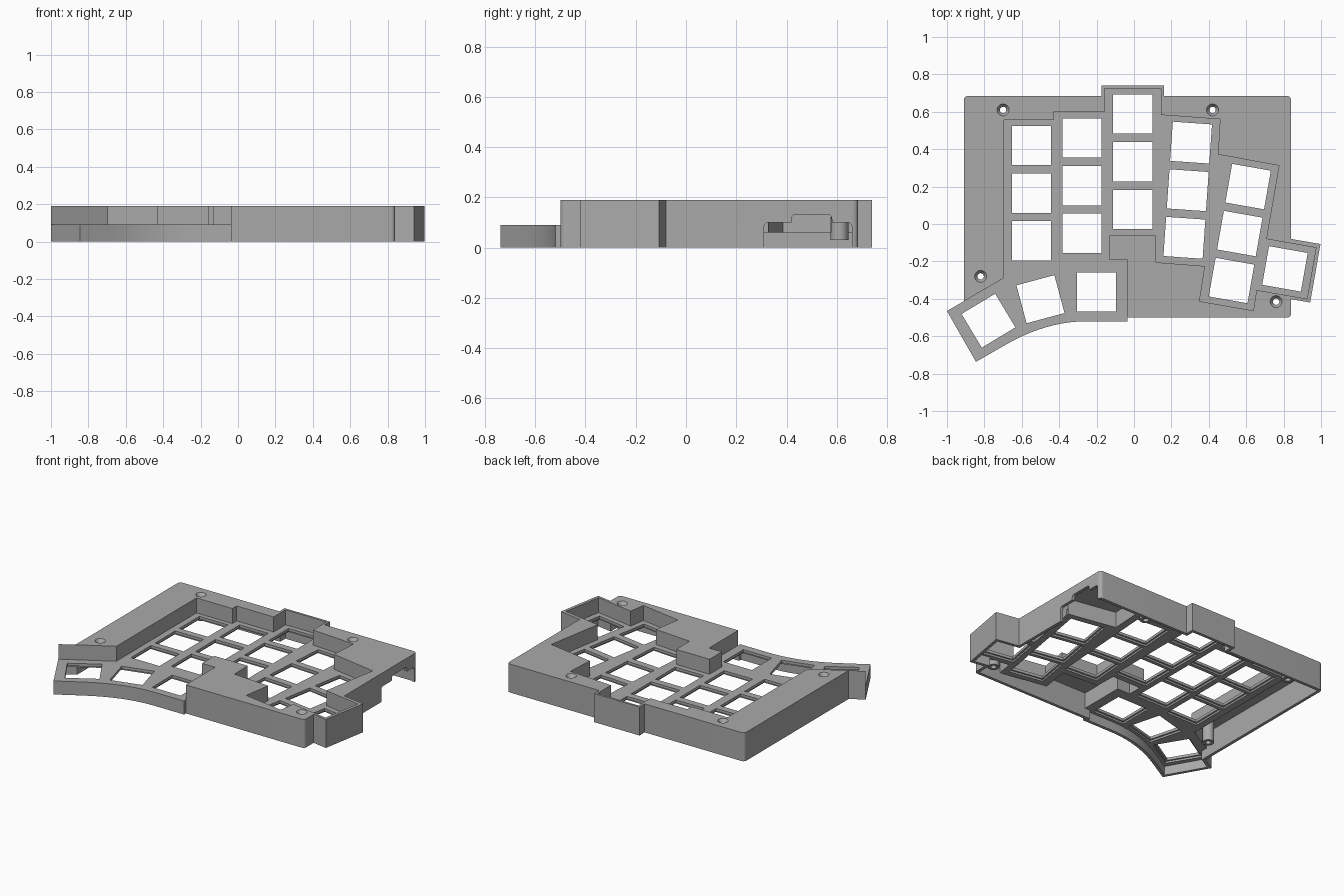
import bpy, bmesh
from math import radians, sin, cos, pi
from mathutils import Vector, Matrix

cube = bpy.data.objects.get("Cube")
if cube:
    bpy.data.objects.remove(cube)

grey = bpy.data.materials.new("matte grey")
grey.use_nodes = True
COLOUR = (0.4, 0.4, 0.4, 1)
grey.diffuse_color = COLOUR
grey.node_tree.nodes["Principled BSDF"].inputs["Base Color"].default_value = COLOUR


def make(name, bm):
    bmesh.ops.recalc_face_normals(bm, faces=bm.faces)
    mesh = bpy.data.meshes.new(name)
    bm.to_mesh(mesh)
    bm.free()
    mesh.materials.append(grey)
    obj = bpy.data.objects.new(name, mesh)
    bpy.context.collection.objects.link(obj)
    return obj


def rounded(points, steps=5):
    """Replace each corner that has a third value (radius) by a curve."""
    out = []
    for i, p in enumerate(points):
        c = Vector(p[:2])
        if len(p) < 3:
            out.append(c)
            continue
        before = Vector(points[i - 1][:2]) - c
        after = Vector(points[(i + 1) % len(points)][:2]) - c
        a, b = c + before.normalized() * p[2], c + after.normalized() * p[2]
        for s in range(steps + 1):
            t = s / steps
            out.append(a * (1 - t) ** 2 + c * 2 * t * (1 - t) + b * t * t)
    return out


def offset(points, d):
    """Move a clockwise outline outwards by d, with mitred corners."""
    out = []
    for i, p in enumerate(points):
        c = Vector(p[:2])
        u = (c - Vector(points[i - 1][:2])).normalized()
        v = (Vector(points[(i + 1) % len(points)][:2]) - c).normalized()
        n, m = Vector((-u.y, u.x)), Vector((-v.y, v.x))
        out.append(c + (n + m) * d / (1 + n.dot(m)))
    return out


def add_prism(bm, points, low, high, place=Matrix()):
    verts = [bm.verts.new(place @ Vector((p[0], p[1], low))) for p in points]
    face = bm.faces.new(verts)
    top = bmesh.ops.extrude_face_region(bm, geom=[face])["geom"]
    move = place.to_3x3() @ Vector((0, 0, high - low))
    bmesh.ops.translate(bm, vec=move, verts=[v for v in top if isinstance(v, bmesh.types.BMVert)])


def prism(name, points, low, high, place=Matrix()):
    bm = bmesh.new()
    add_prism(bm, points, low, high, place)
    return make(name, bm)


def cylinders(name, centres, r_low, r_high, low, high):
    bm = bmesh.new()
    for x, y in centres:
        bmesh.ops.create_cone(bm, cap_ends=True, segments=32, radius1=r_low, radius2=r_high,
                              depth=high - low,
                              matrix=Matrix.Translation((x, y, (low + high) / 2)))
    return make(name, bm)


def combine(target, tool, operation="DIFFERENCE"):
    mod = target.modifiers.new(tool.name, "BOOLEAN")
    mod.object, mod.operation, mod.solver = tool, operation, "EXACT"
    bpy.context.view_layer.objects.active = target
    bpy.ops.object.modifier_apply(modifier=mod.name)
    bpy.data.objects.remove(tool)


# Main levels
TOP, PLATE_TOP, PLATE_LOW, CEILING, WALL = 0.19, 0.09, 0.06, 0.165, 0.02

# Outer outline, clockwise, with the curved edge of the thumb area
curve = [(x, -0.52 - 0.66 * (x + 0.25) ** 2)
         for x in [-0.25 - 0.043 * i for i in range(11)]]
outer = [(-0.91, 0.685, 0.025), (-0.175, 0.685), (-0.175, 0.74), (0.16, 0.74),
         (0.16, 0.685), (0.84, 0.685, 0.025), (0.84, -0.08), (0.997, -0.107),
         (0.942, -0.42), (0.84, -0.402), (0.84, -0.5, 0.025), (-0.035, -0.5),
         (-0.035, -0.52)] + curve + [(-0.845, -0.737), (-1, -0.465), (-0.91, -0.413)]

# Sunken key area, run out past the low thumb area
well = [(-0.695, 0.555), (-0.43, 0.555), (-0.43, 0.6), (-0.157, 0.6), (-0.157, 0.725),
        (0.145, 0.725), (0.145, 0.583), (0.46, 0.56), (0.449, 0.372), (0.775, 0.312),
        (0.707, -0.08), (0.973, -0.127), (0.925, -0.4), (0.655, -0.353), (0.638, -0.463),
        (0.35, -0.413), (0.38, -0.225), (0.118, -0.205), (0.115, -0.062), (-0.13, -0.062),
        (-0.13, -0.192), (-0.035, -0.192), (-0.035, -0.9), (-1.2, -0.9), (-1.2, -0.581),
        (-0.695, -0.289)]

case = prism("keyboard_case", rounded(outer), 0, TOP)
combine(case, prism("well_cutter", well, PLATE_TOP, 1))

# Hollow underside: shallow below the plate, deep below the raised rim
inside = offset(outer, -WALL)
deep = prism("deep_cavity", inside, -0.1, CEILING)
combine(deep, prism("well_shell", offset(well, 0.018), PLATE_LOW, 1))
combine(case, deep)

# Key openings: columns of three, then the single keys
keys = []
for x, y, angle in [(-0.548, 0.42, 0), (-0.278, 0.46, 0), (-0.007, 0.588, 0),
                    (0.305, 0.435, -4), (0.61, 0.2, -10)]:
    a = radians(angle)
    keys += [(x + sin(a) * 0.255 * i, y - cos(a) * 0.255 * i, angle) for i in range(3)]
keys += [(0.807, -0.24, -10), (-0.2, -0.363, 0), (-0.5, -0.402, 15), (-0.778, -0.517, 31)]


def key_cutter(name, size, low, high):
    bm = bmesh.new()
    h = size / 2
    for x, y, angle in keys:
        place = Matrix.Translation((x, y, 0)) @ Matrix.Rotation(radians(angle), 4, "Z")
        add_prism(bm, [(-h, -h), (-h, h), (h, h), (h, -h)], low, high, place)
    return make(name, bm)


combine(case, key_cutter("key_openings", 0.21, 0.03, 0.15))
combine(case, key_cutter("key_clip_recesses", 0.232, 0.03, 0.072))

# Connector notch in the right wall (profile in y and z)
notch = [(0.31, -0.1), (0.31, 0.1, 0.02), (0.42, 0.1), (0.42, 0.132, 0.02),
         (0.58, 0.132, 0.02), (0.58, 0.1), (0.66, 0.1, 0.02), (0.66, -0.1)]
along_x = Matrix(((0, 0, 1, 0), (1, 0, 0, 0), (0, 1, 0, 0), (0, 0, 0, 1)))
combine(case, prism("connector_notch", rounded(notch), 0.79, 0.9, along_x))

# Screw posts with countersunk holes
screws = [(-0.7, 0.61), (0.42, 0.61), (-0.82, -0.28), (0.76, -0.415)]
combine(case, cylinders("screw_posts", screws, 0.036, 0.036, 0.03, 0.175), "UNION")
combine(case, cylinders("screw_holes", screws, 0.017, 0.017, -0.1, 0.3))
combine(case, cylinders("screw_countersinks", screws, 0.015, 0.034, 0.165, 0.193))

bpy.ops.object.select_all(action="DESELECT")
case.select_set(True)
bpy.context.view_layer.objects.active = case
bpy.ops.object.shade_smooth_by_angle(angle=radians(30))
